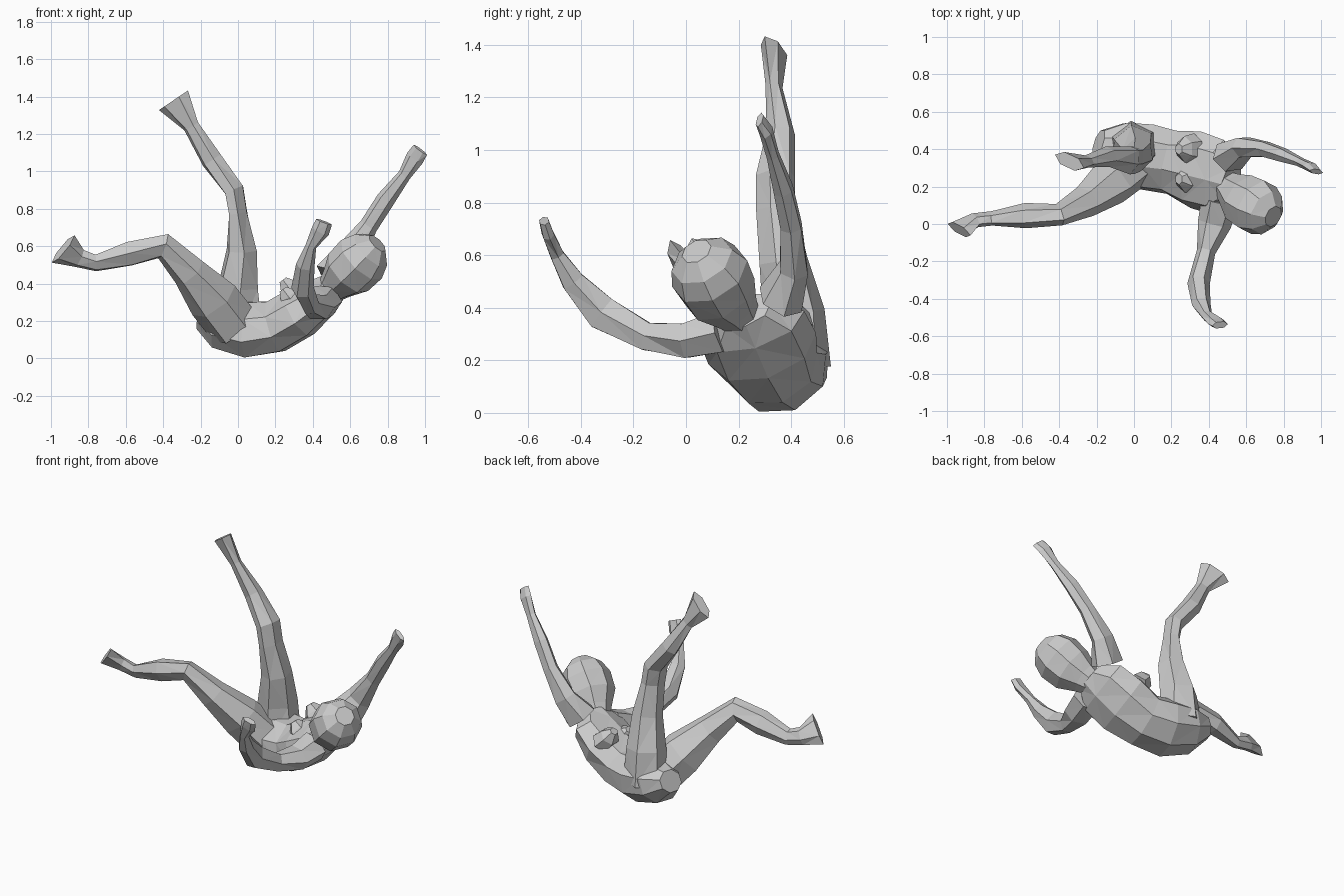
import bpy, bmesh, math
from mathutils import Vector


def loft(name, side, sections, n=6):
    """Faceted tube through sections (x, y, z, half width along side, half depth)."""
    side = Vector(side)
    pts = [Vector(s[:3]) for s in sections]
    bm = bmesh.new()
    rings = []
    for i, s in enumerate(sections):
        t = (pts[min(i + 1, len(pts) - 1)] - pts[max(i - 1, 0)]).normalized()
        u = (side - t * side.dot(t)).normalized()
        v = t.cross(u)
        rings.append([bm.verts.new(pts[i] + u * s[3] * math.cos(k * math.tau / n)
                                   + v * s[4] * math.sin(k * math.tau / n))
                      for k in range(n)])
    for r, q in zip(rings, rings[1:]):
        for k in range(n):
            j = (k + 1) % n
            bm.faces.new((r[k], r[j], q[j], q[k]))
    bm.faces.new(rings[0][::-1])
    bm.faces.new(rings[-1])
    bmesh.ops.triangulate(bm, faces=bm.faces[:])
    bmesh.ops.recalc_face_normals(bm, faces=bm.faces[:])
    mesh = bpy.data.meshes.new(name)
    bm.to_mesh(mesh)
    bm.free()
    ob = bpy.data.objects.new(name, mesh)
    bpy.context.collection.objects.link(ob)
    return ob


# Torso, from buttocks to the base of the neck
loft("torso", (.25, .88, .35), [
    (-.19, .43, .22, .08, .07), (-.09, .40, .18, .16, .13), (.06, .36, .155, .19, .155),
    (.20, .33, .17, .18, .145), (.33, .29, .245, .215, .14), (.45, .25, .33, .21, .11),
    (.52, .22, .39, .11, .08)], 8)

# Breasts on the upward side of the chest
for name, x, y, z in (("breast_left", .27, .24, .33), ("breast_right", .27, .40, .38)):
    loft(name, (0, 1, 0), [(x + .05, y, z - .05, .085, .07), (x, y, z, .07, .06),
                           (x - .03, y, z + .04, .03, .025)])

# Neck and head, tipped up and forward
loft("head", (.3, .85, .4), [
    (.48, .22, .35, .07, .07), (.53, .18, .40, .10, .10), (.59, .13, .46, .145, .145),
    (.66, .09, .53, .155, .15), (.71, .06, .58, .125, .12), (.745, .04, .615, .06, .06)], 8)

# Legs, each ending in a wedge-shaped sole
loft("leg_left", (.13, -.05, .13), [
    (-.02, .31, .17, .14, .13), (-.13, .22, .31, .14, .12), (-.26, .12, .46, .095, .085),
    (-.40, .05, .60, .075, .055), (-.58, .045, .56, .075, .065), (-.76, .03, .51, .05, .035),
    (-.85, .02, .535, .055, .035), (-.935, -.03, .585, .10, .035)])
loft("leg_right", (.14, -.07, .12), [
    (0, .42, .17, .14, .13), (0, .41, .38, .115, .12), (.02, .37, .58, .085, .095),
    (0, .34, .78, .05, .08), (-.02, .34, .90, .055, .08), (-.14, .36, 1.06, .06, .055),
    (-.25, .335, 1.24, .045, .03), (-.345, .335, 1.38, .10, .04)])

# Arms, each ending in a flat hand
loft("arm_left", (1, 0, 0), [
    (.46, .13, .31, .10, .09), (.43, .0, .275, .09, .075), (.385, -.15, .29, .05, .06),
    (.345, -.32, .38, .06, .075), (.36, -.43, .50, .05, .05), (.39, -.49, .60, .03, .03),
    (.44, -.525, .68, .05, .025), (.46, -.54, .73, .045, .02)])
loft("arm_right", (.05, 0, -.07), [
    (.51, .36, .43, .11, .09), (.59, .41, .55, .08, .06), (.70, .40, .71, .05, .045),
    (.79, .37, .85, .05, .04), (.89, .33, .98, .035, .025), (.945, .305, 1.07, .05, .025),
    (.975, .28, 1.115, .045, .015)])
